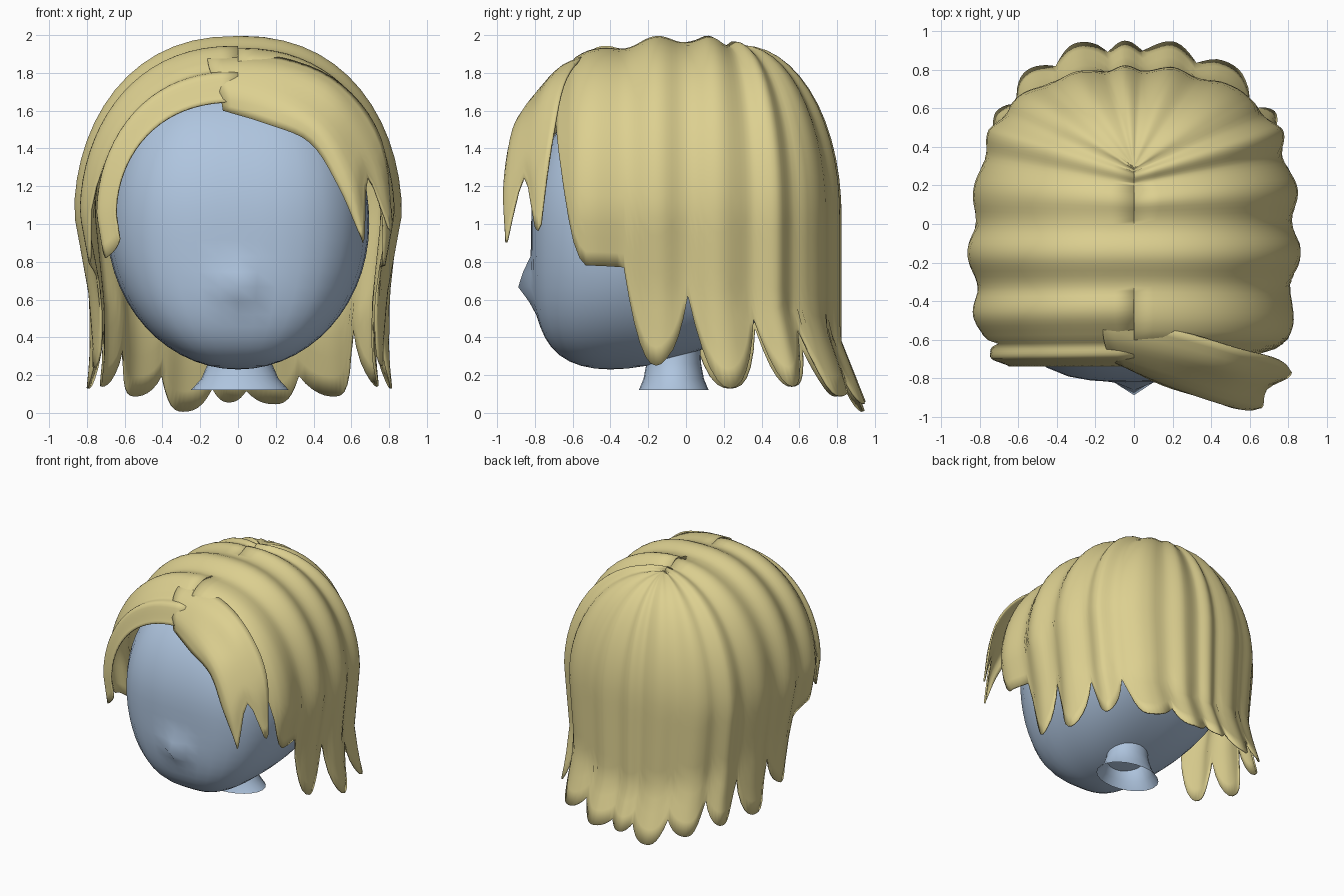
import bpy, bmesh, math
from mathutils import Vector

if "Cube" in bpy.data.objects:
    bpy.data.objects.remove(bpy.data.objects["Cube"])

def material(name, rgb):
    m = bpy.data.materials.new(name)
    m.diffuse_color = (*rgb, 1)
    m.use_nodes = True
    m.node_tree.nodes["Principled BSDF"].inputs["Base Color"].default_value = m.diffuse_color
    return m

HAIR = material("straw blonde", (0.72, 0.63, 0.28))
SKIN = material("pale blue", (0.43, 0.56, 0.74))

def interp(x, table):
    """Piecewise linear lookup; table rows are (key, values...)."""
    x = max(table[0][0], min(table[-1][0], x))
    for a, b in zip(table, table[1:]):
        if x <= b[0]:
            f = (x - a[0]) / (b[0] - a[0])
            return [p + (q - p) * f for p, q in zip(a[1:], b[1:])]

def finish(bm, name, mat, thickness=0):
    bmesh.ops.remove_doubles(bm, verts=bm.verts, dist=0.0005)
    me = bpy.data.meshes.new(name)
    bm.to_mesh(me)
    bm.free()
    ob = bpy.data.objects.new(name, me)
    bpy.context.collection.objects.link(ob)
    me.materials.append(mat)
    if thickness:
        mod = ob.modifiers.new("thickness", 'SOLIDIFY')
        mod.thickness = thickness
        mod.offset = -1
    bpy.ops.object.select_all(action='DESELECT')
    ob.select_set(True)
    bpy.context.view_layer.objects.active = ob
    bpy.ops.object.shade_smooth_by_angle(angle=math.radians(50))
    return ob

def add_grid(bm, cols):
    """Skin a list of equally long point columns."""
    vs = [[bm.verts.new(p) for p in c] for c in cols]
    for a, b in zip(vs, vs[1:]):
        for j in range(len(a) - 1):
            bm.faces.new((a[j], a[j + 1], b[j + 1], b[j]))

# Head: ball with a squarish plan, chin pushed forward, small pointed nose
bm = bmesh.new()
bmesh.ops.create_uvsphere(bm, u_segments=40, v_segments=28, radius=1)
for v in bm.verts:
    x, y, c = v.co
    s = math.hypot(x, y)
    k = s ** -0.2 if s > 1e-4 and c > 0 else 1
    if s > 1e-4:
        n = 3.1 if y < 0 else 2.5
        k *= s / (abs(x) ** n + abs(y) ** n) ** (1 / n)
    px, py = 0.695 * x * k, -0.04 + 0.78 * y * k
    pz = 1.0 + c * (0.8 if c > 0 else 0.77)
    if c < 0:
        py -= 0.36 * c * c
    if y < 0:
        py -= 0.08 * math.exp(-(px / 0.075) ** 2 - ((pz - 0.68) / 0.09) ** 2)
    v.co = (px, py, pz)
finish(bm, "head", SKIN)

# Neck: flared open tube
bm = bmesh.new()
rings = [(0.12, 0.26, 0.185), (0.18, 0.205, 0.16), (0.26, 0.17, 0.145), (0.36, 0.155, 0.14), (0.55, 0.16, 0.15)]
add_grid(bm, [[(0.01 + rx * math.cos(a), -0.065 + ry * math.sin(a), z) for z, rx, ry in reversed(rings)]
              for a in [i * math.tau / 24 for i in range(25)]])
finish(bm, "neck", SKIN)

# Hair outline at its widest: position round the head, x, y, y of the start on the top ridge
OUTLINE = [(0, 0, .82, .30), (.2, .2, .81, .30), (.45, .45, .75, .295), (.7, .65, .63, .285),
           (.87, .75, .49, .26), (1.07, .81, .3, .19), (1.27, .84, .1, .07), (1.47, .85, -.1, -.1),
           (1.77, .83, -.4, -.39), (1.97, .79, -.6, -.59), (2.1, .72, -.70, -.69), (2.2, .67, -.74, -.74)]
RIDGE = [(-.74, 1.67), (-.69, 1.77), (-.59, 1.87), (-.4, 1.94), (-.2, 1.97), (0, 1.985), (.15, 1.975), (.30, 1.945)]
ZC = 1.05

def hair_column(s, z_end, bulge, rows=22):
    wx, wy, ry = interp(abs(s), OUTLINE)
    wx = math.copysign(wx, s)
    zr = interp(ry, RIDGE)[0]
    out = Vector((wx, wy - ry, 0)).normalized()
    back = max(0, out.y)
    arc = 1.35
    if z_end > ZC:
        length = arc * math.acos((z_end - ZC) / (zr - ZC)) / (math.pi / 2)
    else:
        length = arc + ZC - z_end
    # tips flick out towards the back, starting higher up at the corners
    flick = Vector((out.x * .1, .40 * math.sqrt(back), 0))
    flick_z = .38 + .25 * (1 - back)
    taper = .10 + .07 * max(0, min(1, (abs(s) - 1.25) / .3))
    pts = []
    for j in range(rows + 1):
        d = length * j / rows
        th = min(1, d / arc) * math.pi / 2
        sn, cs = math.sin(th) ** (0.86 + 0.14 * back), math.cos(th)
        p = Vector((wx * sn, ry + (wy - ry) * sn, ZC + (zr - ZC) * cs))
        if d > arc:
            drop = d - arc
            p.z -= drop
            p.x *= 1 - taper * min(1, drop / 0.75)
            p += flick * max(0, flick_z - p.z)
        fade = 1 - min(1, back * 1.5) * (1 - min(1, d * 1.3))
        p += (out * sn + Vector((0, 0, cs))) * bulge * fade
        pts.append(p)
    return pts

# Locks round the head, right front to left front: end position, tip, notch after it, bluntness
LOCKS = [(1.70, .78, .77, 1.7), (1.36, .25, .62, 2.1), (1.02, .13, .50, 2.1), (.76, .14, .45, 2.1),
         (.36, .09, .2, 2.6), (.05, .05, .12, 2.6), (-.15, .06, .13, 2.6), (-.45, .01, .2, 2.6),
         (-.76, .09, .34, 2.6), (-1.02, .14, .45, 2.6), (-1.36, .13, .5, 2.6), (-1.7, .24, .7, 2.4),
         (-2.0, .80, 1.35, 1.7), (-2.2, .82, .92, 1.7)]
bm = bmesh.new()
s0, notch0 = 2.1, 1.6
for s1, tip, notch1, power in LOCKS:
    cols, n = [], 12
    swell = 0.014 if power > 2.5 else 0.022
    for i in range(n + 1):
        f = i / n
        z = tip + ((notch0 if f < .5 else notch1) - tip) * abs(2 * f - 1) ** power
        cols.append(hair_column(s0 + (s1 - s0) * f, z, swell * (1 - math.cos(math.tau * f)) - 0.022))
    add_grid(bm, cols)
    s0, notch0 = s1, notch1
finish(bm, "hair_locks", HAIR, 0.012)

# Swept fringe: five guide strands, two pointed tips with a notch between
GUIDES = [[(-.08, -.73, 1.6), (.15, -.84, 1.53), (.38, -.91, 1.43), (.53, -.96, 1.2), (.64, -.95, .95)],
          [(-.10, -.72, 1.70), (.18, -.83, 1.64), (.43, -.92, 1.5), (.6, -.96, 1.22), (.67, -.95, .92)],
          [(-.14, -.66, 1.79), (.2, -.75, 1.75), (.48, -.83, 1.6), (.63, -.86, 1.4), (.69, -.86, 1.25)],
          [(-.16, -.58, 1.86), (.22, -.67, 1.83), (.52, -.75, 1.69), (.73, -.80, 1.35), (.8, -.80, .98)],
          [(-.16, -.48, 1.90), (.24, -.56, 1.88), (.55, -.65, 1.74), (.76, -.71, 1.45), (.82, -.77, 1.0)]]

def spline(pts, n):
    """Smooth curve through the points, n steps per span."""
    p = [Vector(q) for q in pts]
    p = [2 * p[0] - p[1]] + p + [2 * p[-1] - p[-2]]
    res = []
    for i in range(1, len(p) - 2):
        a, b, c, d = p[i - 1:i + 3]
        for k in range(n):
            t = k / n
            res.append(0.5 * (2 * b + (c - a) * t + (2 * a - 5 * b + 4 * c - d) * t * t
                              + (3 * b - a - 3 * c + d) * t ** 3))
    return res + [p[-2]]

bm = bmesh.new()
strands = [spline(g, 5) for g in GUIDES]
across = [spline(row, 3) for row in zip(*strands)]
add_grid(bm, list(zip(*across)))
finish(bm, "swept_fringe", HAIR, 0.012)
